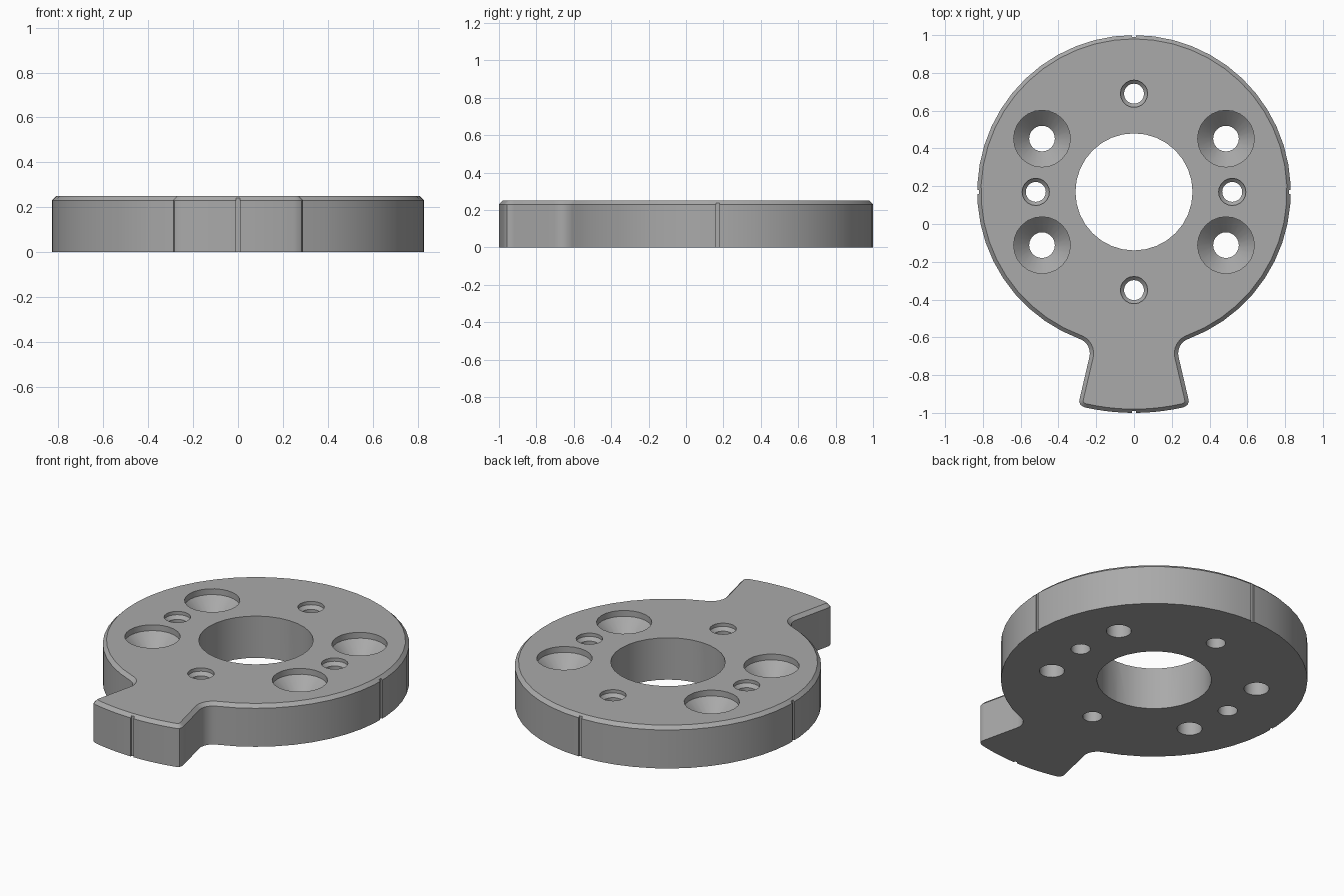
import bpy, bmesh
from math import sin, cos, pi, hypot, atan2, asin, radians
from mathutils import Vector

cube = bpy.data.objects.get("Cube")
if cube:
    bpy.data.objects.remove(cube, do_unlink=True)

H, CHAMFER = 0.25, 0.02
CY, DISC_R, TAB_R = 0.17, 0.83, 1.17

grey = bpy.data.materials.new("machined grey")
grey.use_nodes = True
colour = (0.4, 0.4, 0.4, 1)
grey.diffuse_color = colour
grey.node_tree.nodes["Principled BSDF"].inputs["Base Color"].default_value = colour


def arc(cx, cy, r, a0, a1, n):
    """Points along an arc, both ends included."""
    return [Vector((cx + r * cos(a0 + (a1 - a0) * i / n),
                    cy + r * sin(a0 + (a1 - a0) * i / n))) for i in range(n + 1)]


def make_object(name, bm):
    bmesh.ops.recalc_face_normals(bm, faces=bm.faces)
    mesh = bpy.data.meshes.new(name)
    bm.to_mesh(mesh)
    bm.free()
    mesh.materials.append(grey)
    obj = bpy.data.objects.new(name, mesh)
    bpy.context.collection.objects.link(obj)
    return obj


# Right half of the outline, clockwise from the back: disc, neck fillet, tab
fx, fy = 0.315, -0.685
fillet_r = hypot(fx, fy - CY) - DISC_R
meet = atan2(fy - CY, fx)
half = arc(0, CY, DISC_R, pi / 2, meet, 22)
half += arc(fx, fy, fillet_r, meet + pi, radians(193.5), 8)[1:]
half += [Vector(p) for p in ((0.286, -0.918), (0.290, -0.938), (0.284, -0.957), (0.266, -0.969))]
half += arc(0, CY, TAB_R, -pi / 2 + asin(0.25 / TAB_R), -pi / 2, 5)
outline = half + [Vector((-p.x, p.y)) for p in reversed(half[1:-1])]


def inset(points, d):
    """Move a clockwise outline inward by d."""
    out = []
    for i, p in enumerate(points):
        a = (p - points[i - 1]).normalized()
        b = (points[(i + 1) % len(points)] - p).normalized()
        na, nb = Vector((a.y, -a.x)), Vector((b.y, -b.x))
        m = (na + nb).normalized()
        out.append(p + m * d / m.dot(na))
    return out


# Plate body with a chamfered upper rim
bm = bmesh.new()
levels = ((outline, 0), (outline, H - CHAMFER), (inset(outline, CHAMFER), H))
rings = [[bm.verts.new((p.x, p.y, z)) for p in pts] for pts, z in levels]
for low, high in zip(rings, rings[1:]):
    for i in range(len(low)):
        bm.faces.new((low[i - 1], low[i], high[i], high[i - 1]))
bm.faces.new(rings[0])
bm.faces.new(rings[-1])
plate = make_object("mounting_plate", bm)

# Cutters: turned hole shapes and rim notches
cut = bmesh.new()


def turned_hole(x, y, profile, n):
    loops = [[cut.verts.new((x + r * cos(2 * pi * i / n), y + r * sin(2 * pi * i / n), z))
              for i in range(n)] for r, z in profile]
    for low, high in zip(loops, loops[1:]):
        for i in range(n):
            cut.faces.new((low[i - 1], low[i], high[i], high[i - 1]))
    cut.faces.new(loops[0])
    cut.faces.new(loops[-1])


def countersunk(x, y, r, wide, depth, n):
    seat = H - depth
    turned_hole(x, y, ((r, -0.1), (r, seat - (wide - r)), (wide, seat), (wide, H + 0.1)), n)


turned_hole(0, CY, ((0.31, -0.1), (0.31, H + 0.1)), 32)
for sx in (-1, 1):
    countersunk(sx * 0.52, CY, 0.053, 0.072, 0.02, 20)
    countersunk(0, CY + sx * 0.52, 0.053, 0.072, 0.02, 20)
    for sy in (-1, 1):
        countersunk(sx * 0.487, CY + sy * 0.282, 0.068, 0.15, 0.035, 24)

for x, y in ((DISC_R, CY), (-DISC_R, CY), (0, CY + DISC_R), (0, CY - TAB_R)):
    made = bmesh.ops.create_cube(cut, size=1)["verts"]
    bmesh.ops.scale(cut, vec=(0.02, 0.02, 1), verts=made)
    bmesh.ops.translate(cut, vec=(x, y, 0), verts=made)

cutter = make_object("hole_cutter", cut)
cutter.hide_render = True

# Cut the plate, then drop the helper
mod = plate.modifiers.new("holes", 'BOOLEAN')
mod.operation = 'DIFFERENCE'
mod.solver = 'EXACT'
mod.object = cutter
for o in bpy.context.selected_objects:
    o.select_set(False)
plate.select_set(True)
bpy.context.view_layer.objects.active = plate
bpy.ops.object.modifier_apply(modifier=mod.name)
bpy.data.objects.remove(cutter, do_unlink=True)
bpy.ops.object.shade_smooth_by_angle(angle=radians(30))
